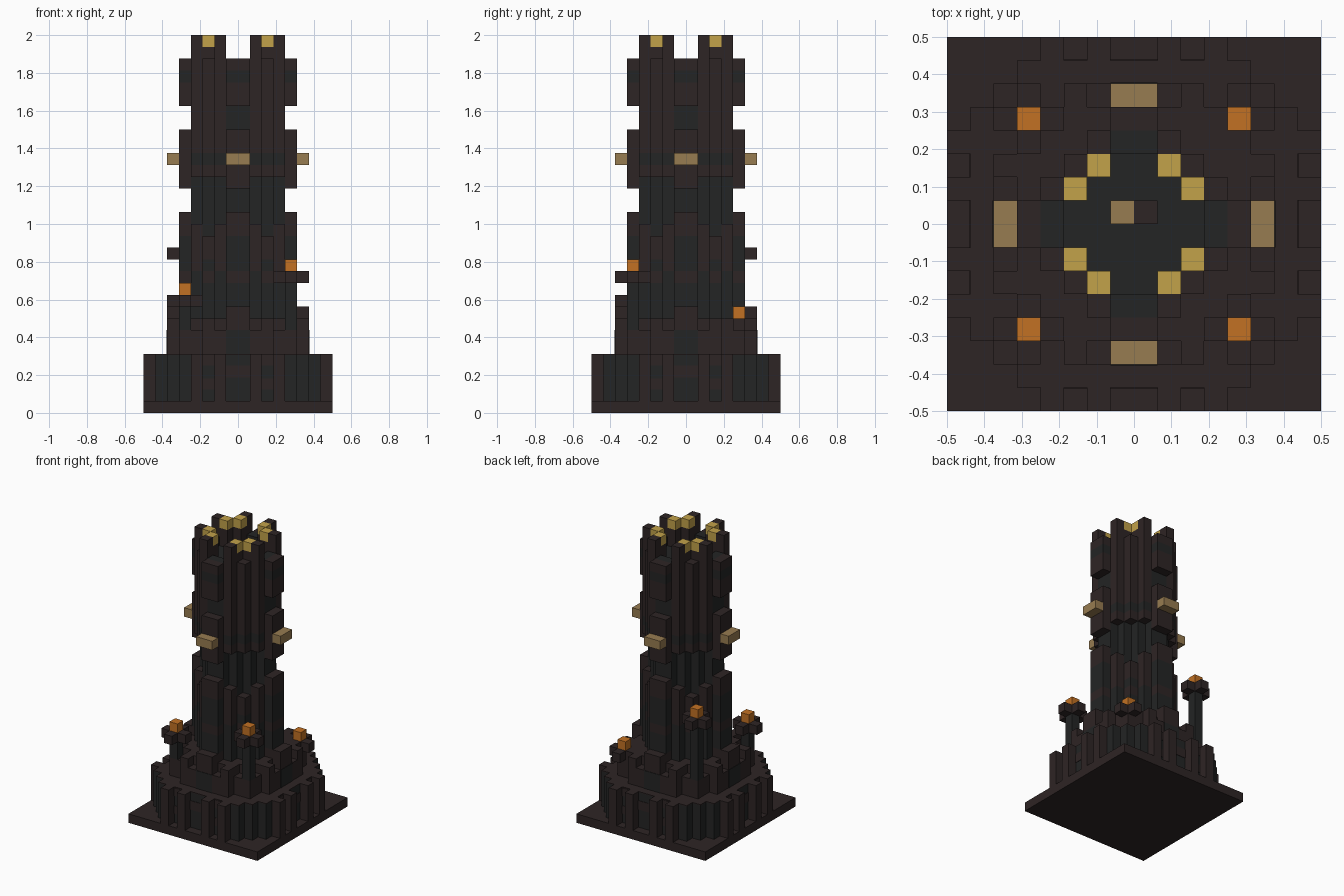
import bpy, bmesh
from mathutils import Vector

U = 1 / 16  # edge of one block

if "Cube" in bpy.data.objects:
    bpy.data.objects.remove(bpy.data.objects["Cube"])

COLOURS = {
    "dark_brown": (0.027, 0.018, 0.018),
    "charcoal": (0.017, 0.018, 0.018),
    "gold": (0.54, 0.36, 0.068),
    "tan": (0.31, 0.20, 0.082),
    "orange": (0.54, 0.165, 0.017),
}
MATS = []
for name, rgb in COLOURS.items():
    m = bpy.data.materials.new(name)
    m.use_nodes = True
    m.diffuse_color = (*rgb, 1)
    node = m.node_tree.nodes["Principled BSDF"]
    node.inputs["Base Color"].default_value = (*rgb, 1)
    node.inputs["Roughness"].default_value = 0.9
    MATS.append(m)
BROWN, DARK, GOLD, TAN, ORANGE = range(len(MATS))


class Part:
    """Collects blocks, measured in block units, into one object."""

    def __init__(self, name):
        self.name, self.bm = name, bmesh.new()

    def box(self, x, y, z, mat):
        lo, hi = Vector((x[0], y[0], z[0])), Vector((x[1], y[1], z[1]))
        verts = bmesh.ops.create_cube(self.bm, size=1)["verts"]
        for v in verts:
            v.co = ((lo + hi) / 2 + v.co * (hi - lo)) * U
        for f in {f for v in verts for f in v.link_faces}:
            f.material_index = mat

    def ring(self, x, y, z, mat):
        """Repeat a block on all four sides and across the diagonals."""
        images = set()
        for a, b in ((x, y), (y, x)):
            for sa in (1, -1):
                for sb in (1, -1):
                    images.add((tuple(sorted(sa * i for i in a)),
                                tuple(sorted(sb * i for i in b))))
        for a, b in sorted(images):
            self.box(a, b, z, mat)

    def bands(self, x, y, levels, mats):
        """Stack differently coloured ring blocks between levels."""
        for z0, z1, mat in zip(levels, levels[1:], mats):
            self.ring(x, y, (z0, z1), mat)

    def plan(self, sizes, z, mat):
        """Stepped octagon from crossed rectangles."""
        for a, b in sizes:
            self.box((-a, a), (-b, b), z, mat)

    def done(self):
        me = bpy.data.meshes.new(self.name)
        self.bm.to_mesh(me)
        self.bm.free()
        for m in MATS:
            me.materials.append(m)
        bpy.context.collection.objects.link(bpy.data.objects.new(self.name, me))


# Ground slab
p = Part("base_slab")
p.box((-8, 8), (-8, 8), (0, 1), BROWN)
p.done()

# Octagonal lower wall with a brown deck
OCT = ((7, 5), (6, 6), (5, 7))
p = Part("lower_wall")
p.plan(OCT, (1, 4.9), DARK)
p.plan(OCT, (4.9, 5), BROWN)
for z in (2, 4):
    p.ring((7, 7.05), (2, 3), (z, z + 0.9), BROWN)
p.ring((7, 7.05), (-1, 1), (3, 4), BROWN)
p.done()

p = Part("wall_pillars")
for y in (1, 3):
    p.ring((7, 8), (y, y + 1), (1, 5), BROWN)
p.done()

# Terraces stepping up to the tower
p = Part("terraces")
p.plan(((6, 3), (5, 5), (3, 6)), (5, 7), BROWN)
p.plan(((5, 3), (4, 4), (3, 5)), (7, 8), BROWN)
p.ring((5, 6), (2, 3), (7, 8), BROWN)
p.bands((6, 6.05), (-1, 1), (5, 7), (DARK,))
p.ring((5, 6), (-1, 1), (7, 9), BROWN)
p.done()

# Dark tower core
p = Part("tower_core")
p.plan(((4, 1), (3, 2), (2, 3), (1, 4)), (8, 29), DARK)
p.ring((3, 4), (-1, 1), (29, 30), DARK)
p.box((-1, 0), (0, 1), (29, 29.1), TAN)
p.box((0, 1), (0, 1), (29, 29.1), BROWN)
p.done()

# Lower buttresses around the core
p = Part("lower_buttresses")
p.bands((3, 4), (1, 2), (8, 12, 16), (DARK, BROWN))
p.bands((2, 3), (2, 3), (8, 11, 12, 13, 15), (DARK, BROWN, DARK, BROWN))
p.done()

# Projecting ribs in the middle of each side
p = Part("side_ribs")
p.bands((4, 5), (-1, 1), (8, 9, 11, 12, 15, 17), (BROWN, DARK, BROWN, DARK, BROWN))
p.ring((4, 5), (-1, 1), (19, 24), BROWN)
p.bands((4, 5), (-1, 1), (26, 28, 29, 30), (BROWN, DARK, BROWN))
p.done()

# Overhanging upper shell and crown
p = Part("upper_shell")
p.bands((3, 4), (1, 2), (20, 21, 22, 32), (BROWN, DARK, BROWN))
p.bands((2, 3), (2, 3), (20, 21, 22, 30), (BROWN, DARK, BROWN))
p.ring((2, 3), (1, 2), (29, 31), BROWN)
p.done()

p = Part("crown_gold")
p.ring((2, 3), (1, 2), (31, 32), GOLD)
p.done()

p = Part("side_beams")
p.ring((5, 6), (-1, 1), (21, 22), TAN)
p.done()

# Four lamp posts of different heights
LAMPS = {"front_right": (-1, -1, 10), "front_left": (1, -1, 12),
         "back_left": (1, 1, 8), "back_right": (-1, 1, 14)}
for name, (sx, sy, top) in LAMPS.items():
    def span(s, a, b):
        return tuple(sorted((s * a, s * b)))
    p = Part("lamp_" + name)
    if top > 8:
        p.box(span(sx, 4, 5), span(sy, 4, 5), (7, top - 1), DARK)
    p.box(span(sx, 3, 6), span(sy, 4, 5), (top - 1, top), BROWN)
    p.box(span(sx, 4, 5), span(sy, 3, 6), (top - 1, top), BROWN)
    p.box(span(sx, 4, 5), span(sy, 4, 5), (top, top + 1), ORANGE)
    p.done()
